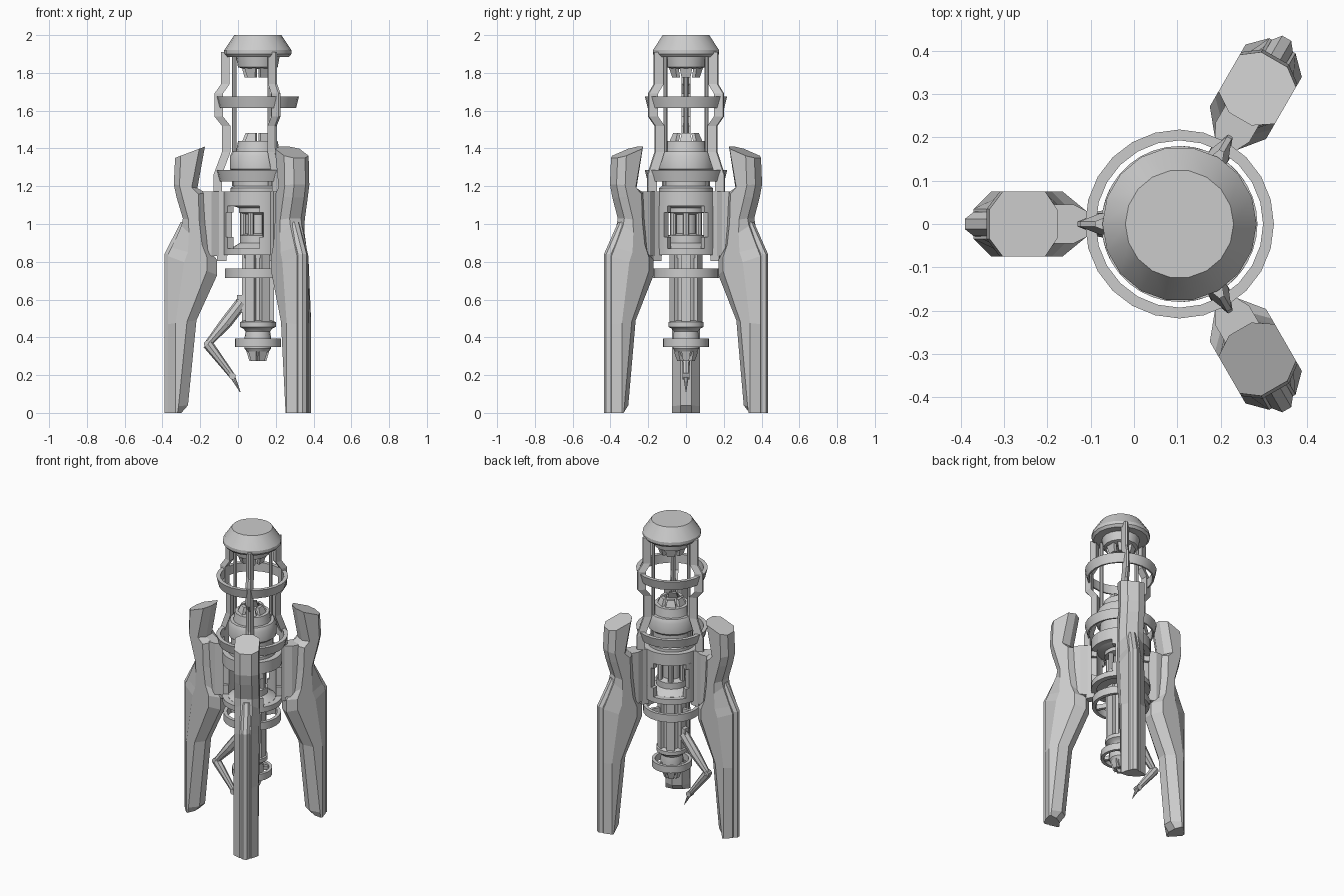
import bpy, bmesh, math
from mathutils import Vector, Matrix

if "Cube" in bpy.data.objects:
    bpy.data.objects.remove(bpy.data.objects["Cube"])

CX = 0.105                                   # the vertical axis of the machine
LEGS = [math.radians(a) for a in (180, 60, -60)]


def finish(name, bm, smooth=False):
    bmesh.ops.recalc_face_normals(bm, faces=bm.faces)
    me = bpy.data.meshes.new(name)
    bm.to_mesh(me)
    bm.free()
    ob = bpy.data.objects.new(name, me)
    bpy.context.collection.objects.link(ob)
    ob.location.x = CX
    if smooth:
        bpy.ops.object.select_all(action='DESELECT')
        ob.select_set(True)
        bpy.context.view_layer.objects.active = ob
        bpy.ops.object.shade_smooth_by_angle(angle=math.radians(30))
    return ob


def loft(bm, sections, closed=False):
    rows = [[bm.verts.new(p) for p in s] for s in sections]
    n = len(rows[0])
    pairs = list(zip(rows, rows[1:])) + ([(rows[-1], rows[0])] if closed else [])
    for a, b in pairs:
        for i in range(n):
            bm.faces.new((a[i], a[(i + 1) % n], b[(i + 1) % n], b[i]))
    if not closed:
        bm.faces.new(rows[0])
        bm.faces.new(rows[-1])


def lathe(name, profile, closed=False, n=18):
    bm = bmesh.new()
    loft(bm, [[(r * math.cos(2 * math.pi * i / n), r * math.sin(2 * math.pi * i / n), z)
               for i in range(n)] for r, z in profile], closed)
    return finish(name, bm, True)


def ring(name, r, z0, z1, thick=0.025, slope=0.0):
    lathe(name, [(r - slope, z0), (r, z1), (r - thick, z1), (r - thick, z0)], True, 24)


def box(bm, size, loc, angle=0):
    m = Matrix.Rotation(angle, 4, 'Z') @ Matrix.Translation(loc) @ Matrix.Diagonal((*size, 1))
    bmesh.ops.create_cube(bm, size=1, matrix=m)


def rod(bm, a, b, r0, r1, n=8):
    a, b = Vector(a), Vector(b)
    d = b - a
    m = Matrix.Translation((a + b) / 2) @ d.to_track_quat('Z', 'Y').to_matrix().to_4x4()
    bmesh.ops.create_cone(bm, cap_ends=True, segments=n, radius1=r0, radius2=r1,
                          depth=d.length, matrix=m)


def prongs(name, r0, z0, r1, z1, count=6):
    bm = bmesh.new()
    for i in range(count):
        m = Matrix.Rotation(2 * math.pi * i / count, 4, 'Z')
        loft(bm, [[m @ Vector((r + dx, w * s, z)) for dx, s in
                   ((0, -1), (0, 1), (-0.02, 1), (-0.02, -1))]
                  for r, z, w in ((r0, z0, r0 * 0.4), (r1, z1, r1 * 0.34))])
    finish(name, bm)


# Legs: eight-sided sections lofted upward
# (outer r, outer z, inner r, inner z, outer chamfer, inner chamfer)
STATIONS = [(.475, 0, .405, 0, .04, .02), (.475, .03, .37, .04, .04, .05),
            (.475, .47, .325, .49, .04, .05), (.475, .83, .215, .73, .085, .055),
            (.455, .875, .215, .81, .085, .055), (.405, .99, .25, .85, .04, .045),
            (.397, 1.03, .265, 1.0, .03, .045), (.43, 1.14, .275, 1.165, .03, .04),
            (.445, 1.21, .32, 1.19, .03, .03), (.438, 1.35, .28, 1.41, .03, .03)]


def leg_section(ro, zo, ri, zi, co, ci):
    out = []
    for r, w in ((ro, .035), (ro - co, .075), (ri + ci, .075), (ri, .03),
                 (ri, -.03), (ri + ci, -.075), (ro - co, -.075), (ro, -.035)):
        t = (r - ro) / (ri - ro)
        out.append((r, w, zo + (zi - zo) * t))
    return out


for k, ang in enumerate(LEGS):
    bm = bmesh.new()
    loft(bm, [leg_section(*s) for s in STATIONS])
    finish(f"leg_{k}", bm).rotation_euler.z = ang

    # Narrow stepped spine on the outside of the leg
    bm = bmesh.new()
    loft(bm, [[(ro, -.012, z), (ro, .012, z), (ro - .02, .028, z), (ri, .03, z),
               (ri, -.03, z), (ro - .02, -.028, z)]
              for ro, ri, z in ((.495, .45, 0), (.495, .45, .84), (.408, .37, 1.01))])
    finish(f"leg_spine_{k}", bm).rotation_euler.z = ang

    # Tapered bracket joining leg and housing
    bm = bmesh.new()
    loft(bm, [[(r, w, .83), (r, w, 1.172), (r, -w, 1.172), (r, -w, .83)]
              for r, w in ((.29, .045), (.245, .045), (.205, .025), (.16, .025))])
    box(bm, (.05, .05, .04), (.19, 0, .825))
    finish(f"leg_bracket_{k}", bm).rotation_euler.z = ang

    # Bent cage strut and straight rod carrying the cap
    bm = bmesh.new()
    loft(bm, [[(r + .025, -.006, z), (r + .025, .006, z), (r - .02, .024, z), (r - .02, -.024, z)]
              for r, z in ((.17, 1.91), (.17, 1.74), (.205, 1.69), (.205, 1.57),
                           (.165, 1.52), (.165, 1.38), (.21, 1.26), (.21, 1.15))])
    rod(bm, (.125, 0, 1.2), (.125, 0, 1.9), .012, .012)
    finish(f"cage_strut_{k}", bm).rotation_euler.z = ang

# Cap and upper emitter
lathe("cap", [(.125, 2.0), (.178, 1.92), (.178, 1.9), (.165, 1.885), (.115, 1.885),
              (.105, 1.83), (.07, 1.82)])
prongs("upper_prongs", .085, 1.83, .07, 1.775)

# Cage rings
ring("cage_ring_upper", .218, 1.615, 1.675, .025, .015)
ring("cage_ring_lower", .218, 1.225, 1.285, .025, .015)
ring("column_ring", .175, .715, .765, .022)
ring("nozzle_ring", .122, .35, .395, .02)

# Ring mounts
bm = bmesh.new()
for a in LEGS:
    box(bm, (.10, .02, .03), (.12, 0, .74), a)
    box(bm, (.07, .02, .025), (.08, 0, .372), a)
finish("ring_mounts", bm)

# Upper reactor drum and its crown
lathe("drum", [(.07, 1.44), (.105, 1.44), (.115, 1.385), (.135, 1.385), (.148, 1.36),
               (.148, 1.29), (.13, 1.275), (.13, 1.2), (.145, 1.19), (.145, 1.16), (.10, 1.15)])
prongs("drum_prongs", .085, 1.43, .065, 1.482)

# Housing: top and bottom bands joined by curved panels, leaving three notched windows
bm = bmesh.new()
N = 48
for z0, z1, half in ((.835, .87, 60), (1.095, 1.172, 60), (.87, .93, 27),
                     (.93, 1.06, 20), (1.06, 1.095, 27)):
    for a in LEGS:
        angs = [a + math.radians(half * (i / 6 - 1)) for i in range(13)]
        loft(bm, [[(r * math.cos(t), r * math.sin(t), z) for r, z in
                   ((.18, z0), (.18, z1), (.145, z1), (.145, z0))] for t in angs])
bmesh.ops.remove_doubles(bm, verts=bm.verts, dist=.0005)
finish("housing", bm, True)

# Inner core with flanges and rods seen through the windows
lathe("core", [(.10, 1.16), (.10, 1.06), (.055, 1.05), (.055, .95), (.095, .94),
               (.095, .90), (.145, .87), (.145, .84), (.075, .84), (.075, .82)])
lathe("core_collar", [(.145, 1.16), (.145, 1.10), (.10, 1.085)])
bm = bmesh.new()
for i in range(6):
    a = math.radians(60 * i)
    rod(bm, (.077 * math.cos(a), .077 * math.sin(a), .92),
        (.077 * math.cos(a), .077 * math.sin(a), 1.08), .017, .017)
finish("core_rods", bm)

# Lower column with ribs, collar and nozzle
lathe("column", [(.07, .86), (.07, .47)], n=12)
bm = bmesh.new()
for i in range(6):
    box(bm, (.03, .05, .38), (.07, 0, .66), math.radians(60 * i))
finish("column_ribs", bm)
lathe("nozzle", [(.075, .49), (.095, .48), (.095, .455), (.075, .445), (.065, .43),
                 (.07, .40), (.07, .34), (.055, .32), (.045, .30)])
prongs("nozzle_prongs", .06, .325, .045, .275)

# Folding arm: shoulder, two links and a needle
S, E, W, T = [(x - CX, 0, z) for x, z in ((.02, .585), (-.16, .365), (-.03, .195), (.012, .11))]
M = (-.065 - CX, 0, .475)
bm = bmesh.new()
box(bm, (.06, .04, .09), (-.08, 0, .58))
rod(bm, S, M, .032, .032)
rod(bm, M, E, .032, .018)
rod(bm, E, W, .028, .016)
rod(bm, W, T, .014, .002)
for p, r in ((S, .03), (E, .02), (W, .018)):
    rod(bm, (p[0], -.018, p[2]), (p[0], .018, p[2]), r, r, 10)
finish("folding_arm", bm)
